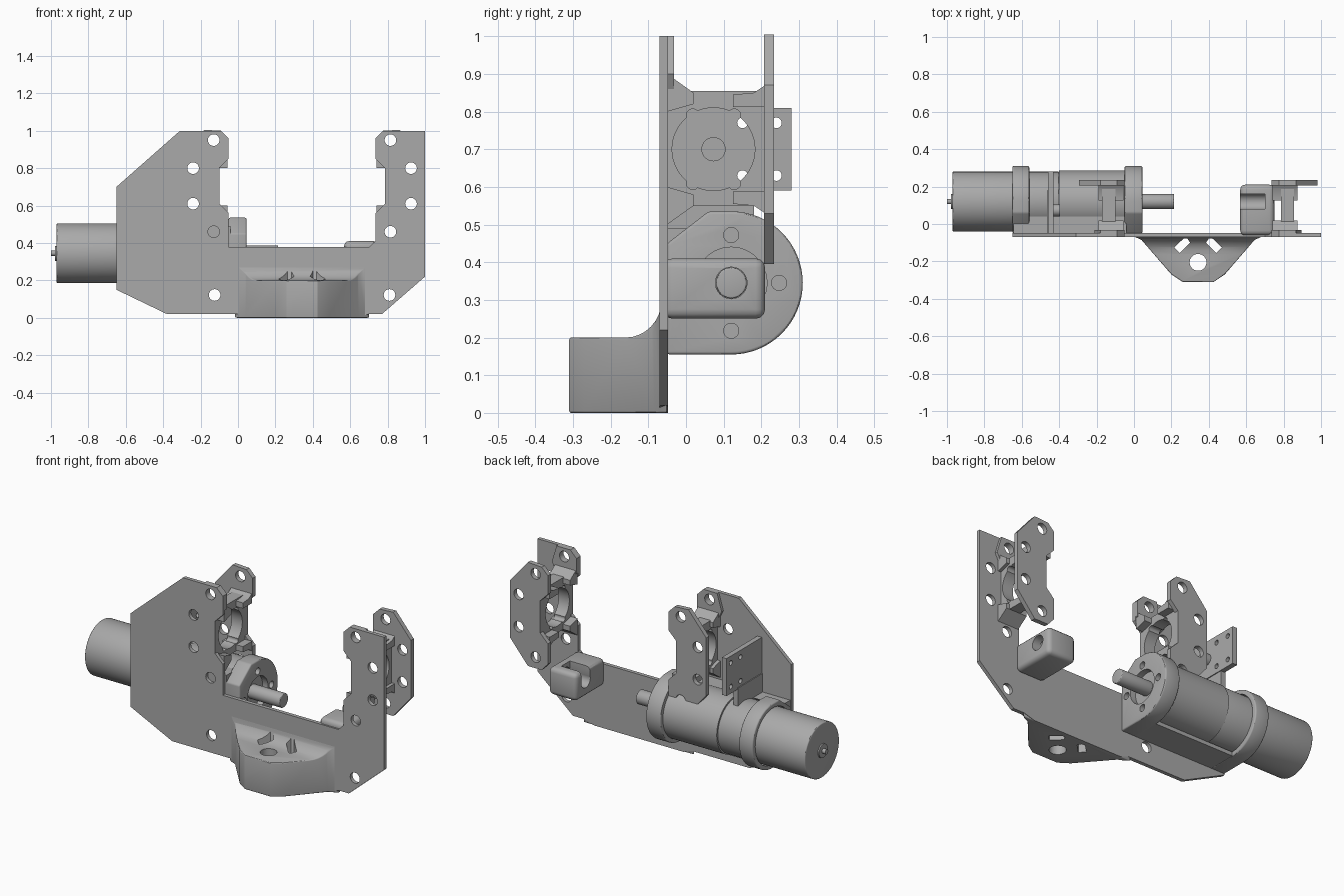
import bpy, bmesh, math
from mathutils import Vector

old = bpy.data.objects.get("Cube")
if old:
    bpy.data.objects.remove(old, do_unlink=True)

grey = bpy.data.materials.new("matte_grey")
grey.use_nodes = True
COL = (0.4, 0.4, 0.4, 1)
grey.diffuse_color = COL
grey.node_tree.nodes["Principled BSDF"].inputs["Base Color"].default_value = COL

MID = 0.685                 # twice the mirror plane between both brackets
AX_Y, AX_Z = 0.12, 0.345    # motor axis


def activate(ob):
    bpy.ops.object.select_all(action='DESELECT')
    ob.select_set(True)
    bpy.context.view_layer.objects.active = ob


def prism(name, pts, axis, lo, hi, bevel=0, seg=3):
    """Extrude a flat outline along one axis."""
    place = {'x': lambda a, b, d: (d, a, b),
             'y': lambda a, b, d: (a, d, b),
             'z': lambda a, b, d: (a, b, d)}[axis]
    bm = bmesh.new()
    face = bm.faces.new([bm.verts.new(place(a, b, lo)) for a, b in pts])
    ext = bmesh.ops.extrude_face_region(bm, geom=[face])
    move = Vector(place(0, 0, hi - lo))
    bmesh.ops.translate(bm, vec=move, verts=[v for v in ext['geom'] if isinstance(v, bmesh.types.BMVert)])
    bmesh.ops.recalc_face_normals(bm, faces=bm.faces)
    me = bpy.data.meshes.new(name)
    bm.to_mesh(me)
    bm.free()
    me.materials.append(grey)
    ob = bpy.data.objects.new(name, me)
    bpy.context.collection.objects.link(ob)
    if bevel:
        m = ob.modifiers.new("round", 'BEVEL')
        m.width, m.segments, m.limit_method = bevel, seg, 'ANGLE'
        activate(ob)
        bpy.ops.object.modifier_apply(modifier=m.name)
    return ob


def circle(a, b, r, n=32):
    return [(a + r * math.cos(2 * math.pi * i / n), b + r * math.sin(2 * math.pi * i / n)) for i in range(n)]


def rect(a0, b0, a1, b1):
    return [(a0, b0), (a1, b0), (a1, b1), (a0, b1)]


def rod(name, r, lo, hi, bevel=0):
    return prism(name, circle(AX_Y, AX_Z, r, 64), 'x', lo, hi, bevel)


def cut(ob, tool, op='DIFFERENCE'):
    m = ob.modifiers.new("cut", 'BOOLEAN')
    m.operation, m.object, m.solver = op, tool, 'EXACT'
    activate(ob)
    bpy.ops.object.modifier_apply(modifier=m.name)
    bpy.data.objects.remove(tool, do_unlink=True)


def holes(ob, centres, r, axis, lo, hi):
    for a, b in centres:
        cut(ob, prism("cutter", circle(a, b, r), axis, lo, hi))


def flip(pts):
    return [(MID - a, b) for a, b in pts]


# Front plate
inner = [(-0.09, 1.0), (-0.05, 0.96), (-0.05, 0.85), (-0.1, 0.8), (-0.1, 0.61), (-0.05, 0.56)]
outline = ([(-0.65, 0.7), (-0.31, 1.0)] + inner + [(-0.05, 0.378), (0.7, 0.378), (0.735, 0.41)]
           + flip(inner)[::-1]
           + [(1.0, 1.0), (1.0, 0.22), (0.77, 0.02), (0.7, 0.02), (0.63, 0), (0.05, 0),
              (0, 0.02), (-0.38, 0.02), (-0.65, 0.15)])
plate = prism("front_plate", outline, 'y', -0.07, -0.048)
bolt = [(-0.13, 0.95), (-0.24, 0.8), (-0.24, 0.61), (-0.13, 0.46)]
low = [(-0.125, 0.122)]
for pts in (bolt + low, flip(bolt + low)):
    holes(plate, pts, 0.031, 'y', -0.2, 0)

# Side brackets, mirrored
ear = [(-0.18, 1.0), (-0.09, 1.0), (-0.05, 0.96), (-0.05, 0.87), (-0.09, 0.84), (-0.18, 0.84), (-0.21, 0.9)]
rear = [(-0.18, 1.005)] + inner + [(-0.05, 0.44), (-0.09, 0.395), (-0.18, 0.395), (-0.295, 0.53), (-0.295, 0.87)]
for side, mirror in (("right", False), ("left", True)):
    fx = flip if mirror else list

    def span(a, b):
        return sorted((MID - a, MID - b)) if mirror else (a, b)

    pad = prism(side + "_ear_pad", fx(ear), 'y', -0.05, -0.032)
    holes(pad, fx(bolt[:1]), 0.031, 'y', -0.2, 0.1)

    back = prism(side + "_rear_plate", fx(rear), 'y', 0.207, 0.234)
    holes(back, fx(bolt), 0.031, 'y', 0.1, 0.3)

    # web joining the plates, with round servo opening
    lo, hi = span(-0.17, -0.1)
    web = prism(side + "_web", rect(-0.05, 0.55, 0.21, 0.855), 'x', lo, hi)
    cut(web, prism("cutter", circle(0.073, 0.7, 0.11, 48), 'x', lo - 0.1, hi + 0.1))
    holes(web, [(y, z) for y in (0.018, 0.128) for z in (0.61, 0.79)], 0.017, 'x', lo - 0.1, hi + 0.1)

    # gussets at top and bottom of the web
    lo, hi = span(-0.19, -0.055)
    for tag, s in (("upper", 1), ("lower", -1)):
        prof = [(-0.05, 0.1), (-0.05, 0.2), (0.02, 0.15), (0.02, 0.12)]
        prism(f"{side}_{tag}_gusset", [(y, 0.7 + s * h) for y, h in prof], 'x', lo, hi)
        prof = [(0.125, 0.112), (0.125, 0.145), (0.18, 0.15), (0.21, 0.17), (0.21, 0.112)]
        prism(f"{side}_{tag}_boss", [(y, 0.7 + s * h) for y, h in prof], 'x', lo, hi)

# Nose: side profile trimmed by the plan outline
arc = [(-0.16 + 0.095 * math.sin(t), 0.3 - 0.1 * math.cos(t)) for t in [i * math.pi / 16 for i in range(9)]]
nose = prism("front_nose", [(-0.05, 0), (-0.31, 0), (-0.31, 0.2)] + arc + [(-0.05, 0.3)], 'x', -0.1, 0.8)
plan = [(-0.03, -0.04), (0, -0.067), (0.04, -0.085), (0.2, -0.27), (0.26, -0.31)]
cut(nose, prism("cutter", plan + flip(plan)[::-1], 'z', -0.1, 0.5), 'INTERSECT')
m = nose.modifiers.new("round", 'BEVEL')
m.width, m.segments, m.limit_method, m.angle_limit = 0.03, 3, 'ANGLE', math.radians(40)
activate(nose)
bpy.ops.object.modifier_apply(modifier=m.name)
holes(nose, [(0.3425, -0.205)], 0.045, 'z', -0.1, 0.5)
slot = [(0.215, -0.125), (0.245, -0.155), (0.3, -0.1), (0.285, -0.078), (0.265, -0.078)]
for pts in (slot, flip(slot)):
    cut(nose, prism("cutter", pts, 'z', -0.1, 0.5))

# Motor
rod("motor_can", 0.16, -0.97, -0.4, 0.006)
rod("gearbox", 0.166, -0.4, -0.03)
rod("output_shaft", 0.041, -0.05, 0.215, 0.005)
rod("rear_bushing", 0.04, -0.978, -0.96)
rod("rear_shaft", 0.014, -1.0, -0.96)

# Motor clamps: flat towards the plate, round at the back
R = 0.19
half = [(AX_Y + R * math.cos(t), AX_Z + R * math.sin(t))
        for t in [-math.pi / 2 + i * math.pi / 32 for i in range(33)]]
clamp = [(-0.05, AX_Z - R)] + half + [(0.06, AX_Z + R), (-0.05, 0.45)]
rear_clamp = prism("rear_clamp", clamp, 'x', -0.65, -0.56, 0.008)
cut(rear_clamp, prism("cutter", circle(AX_Y, AX_Z, 0.165, 64), 'x', -0.8, -0.5))
front_clamp = prism("front_clamp", clamp, 'x', -0.05, 0.045, 0.008)
cut(front_clamp, prism("cutter", circle(AX_Y, AX_Z, 0.095, 48), 'x', 0.01, 0.1))
holes(front_clamp, [(0.12, 0.472), (0.247, 0.345), (0.12, 0.218), (-0.007, 0.345)], 0.02, 'x', 0, 0.1)

# Cradle between the clamps
cradle = prism("motor_cradle", rect(-0.05, 0.157, AX_Y, 0.49), 'x', -0.645, -0.04)
cut(cradle, prism("cutter", circle(AX_Y, AX_Z, 0.165, 64), 'x', -0.8, 0.1))

# Servo panel with four screw holes and its stub
panel = prism("servo_panel", rect(-0.05, 0.59, 0.28, 0.81), 'x', -0.46, -0.43)
holes(panel, [(y, z) for y in (0.15, 0.24) for z in (0.63, 0.77)], 0.014, 'x', -0.6, -0.3)
prism("servo_stub", circle(0.073, 0.7, 0.032), 'x', -0.44, -0.395)
prism("panel_rib", rect(-0.05, 0.45, 0.18, 0.6), 'x', -0.465, -0.435)

# Shaft support block: round bore, slot open at the top
block = prism("shaft_block", rect(-0.06, 0.25, 0.21, 0.41), 'x', 0.568, 0.75, 0.025)
cut(block, prism("cutter", circle(AX_Y, AX_Z, 0.042), 'x', 0.5, 0.8))
cut(block, prism("cutter", rect(0.5, AX_Y - 0.04, 0.7, AX_Y + 0.04), 'z', AX_Z, 0.5))

for ob in bpy.context.scene.objects:
    if ob.type == 'MESH':
        activate(ob)
        bpy.ops.object.shade_smooth_by_angle(angle=math.radians(30))
